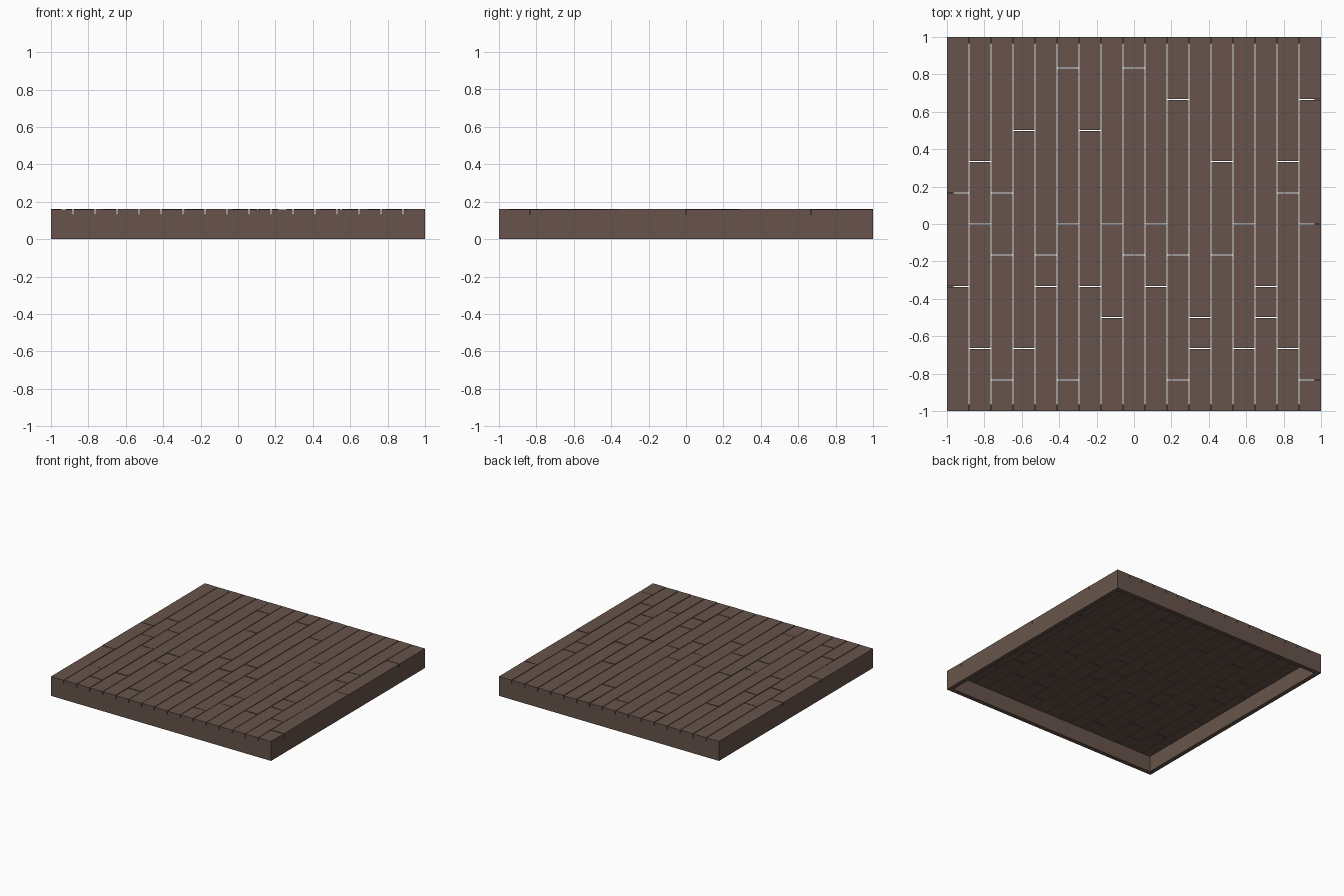
import bpy, bmesh, random
from mathutils import Vector

if "Cube" in bpy.data.objects:
    bpy.data.objects.remove(bpy.data.objects["Cube"])

random.seed(4)

wood = bpy.data.materials.new("dark_brown_wood")
wood.diffuse_color = (0.135, 0.088, 0.070, 1)
wood.use_nodes = True
wood.node_tree.nodes["Principled BSDF"].inputs["Base Color"].default_value = wood.diffuse_color


def board(name, lo, hi, wobble=0.0):
    """Box from corner lo to corner hi; wobble lowers the top corners slightly."""
    bm = bmesh.new()
    bmesh.ops.create_cube(bm, size=1)
    lo, hi = Vector(lo), Vector(hi)
    for v in bm.verts:
        top = v.co.z > 0
        v.co = Vector([lo[i] + (v.co[i] + 0.5) * (hi[i] - lo[i]) for i in range(3)])
        if top:
            v.co.z -= random.uniform(0, wobble)
    mesh = bpy.data.meshes.new(name)
    bm.to_mesh(mesh)
    bm.free()
    mesh.materials.append(wood)
    ob = bpy.data.objects.new(name, mesh)
    bpy.context.collection.objects.link(ob)
    return ob


# Open frame under the deck: front and back run full width, sides fit between
T, H, TOP = 0.035, 0.131, 0.161
board("front_joist", (-1, -1, 0), (1, -1 + T, H))
board("back_joist", (-1, 1 - T, 0), (1, 1, H))
board("left_joist", (-1, -1 + T, 0), (-1 + T, 1 - T, H))
board("right_joist", (1 - T, -1 + T, 0), (1, 1 - T, H))

# Butt joints of each plank row, in sixths of a unit along y
joints = [
    (-2, 1), (-4, 0, 2), (-5, -1, 1), (-4, 3), (-2, -1), (-5, 0, 5),
    (-2, 3), (-3, 0), (-1, 5), (-2, 0), (-5, -1, 4), (-4, -3),
    (-1, 2), (-4, 0), (-3, -2), (-4, 1, 2), (-5, 0, 4),
]

# Deck planks with narrow gaps
rows, gap = len(joints), 0.0025
w = 2 / rows
for i, cuts in enumerate(joints):
    x0 = -1 + i * w + (gap if i else 0)
    x1 = -1 + (i + 1) * w - (gap if i < rows - 1 else 0)
    ys = [-6, *cuts, 6]
    for j, (a, b) in enumerate(zip(ys, ys[1:])):
        y0 = a / 6 + (gap if a > -6 else 0)
        y1 = b / 6 - (gap if b < 6 else 0)
        board(f"plank_{i + 1}_{j + 1}", (x0, y0, H), (x1, y1, TOP), 0.003)
